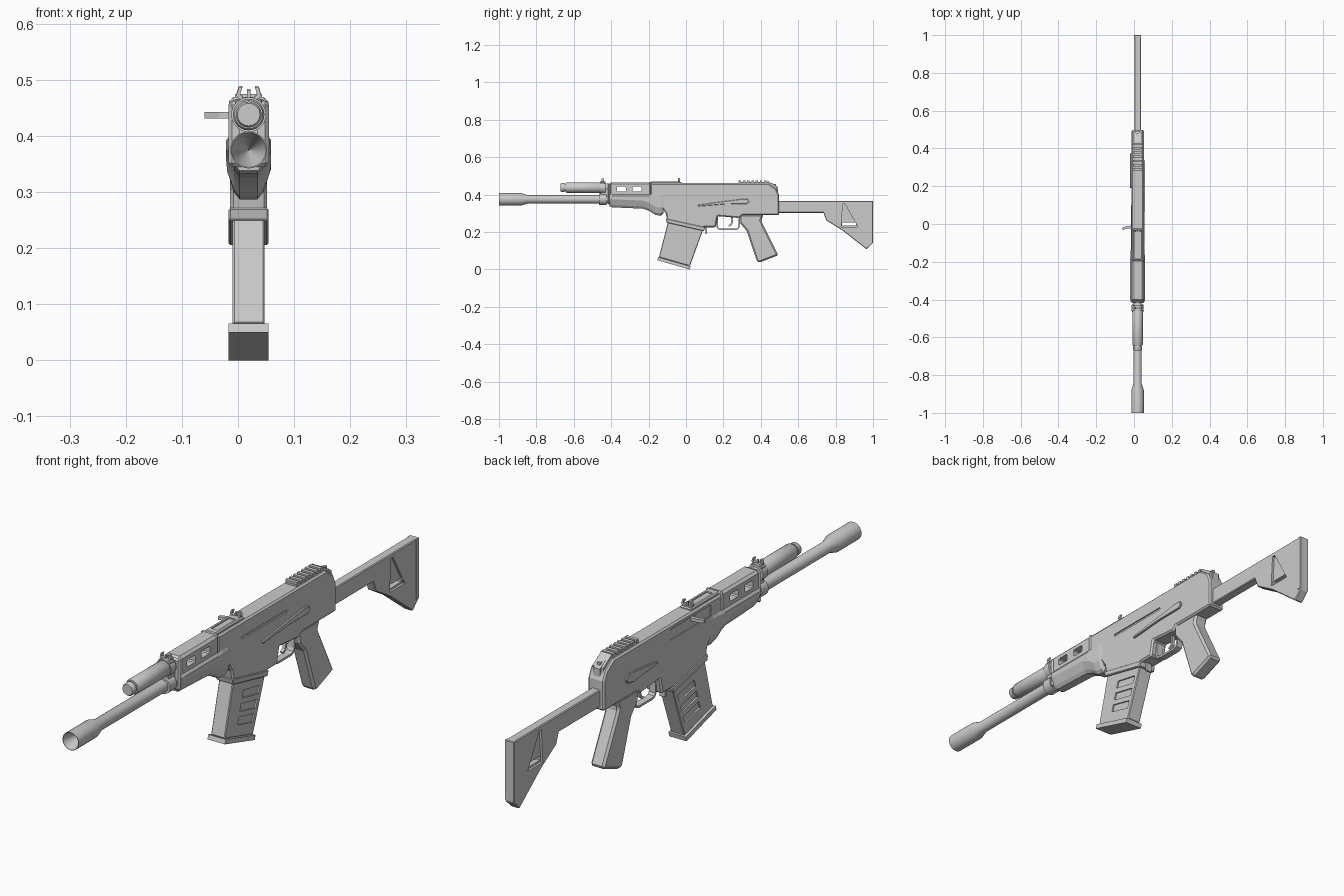
import bpy, bmesh, math
from mathutils import Vector

CX = 0.019  # centre plane of the body (the side handle offsets the bounds)


def finish(name, bm, smooth=False):
    bmesh.ops.recalc_face_normals(bm, faces=bm.faces[:])
    me = bpy.data.meshes.new(name)
    bm.to_mesh(me)
    bm.free()
    ob = bpy.data.objects.new(name, me)
    bpy.context.collection.objects.link(ob)
    if smooth:
        me.shade_smooth()
        me.set_sharp_from_angle(angle=math.radians(35))
    return ob


def loft(name, rings, bevel=0.0, smooth=False):
    bm = bmesh.new()
    vs = [[bm.verts.new(p) for p in r] for r in rings]
    n = len(vs[0])
    for a, b in zip(vs, vs[1:]):
        for i in range(n):
            bm.faces.new((a[i], a[(i + 1) % n], b[(i + 1) % n], b[i]))
    bm.faces.new(vs[0])
    bm.faces.new(vs[-1])
    ob = finish(name, bm, smooth)
    if bevel:
        m = ob.modifiers.new("bevel", 'BEVEL')
        m.width, m.segments = bevel, 1
        m.limit_method, m.angle_limit = 'ANGLE', math.radians(40)
    return ob


def prism(name, pts, x0, x1, bevel=0.0):
    """Side profile of (y, z) points extruded across x, relative to CX."""
    return loft(name, [[(CX + x, y, z) for y, z in pts] for x in (x0, x1)], bevel)


def box(name, x0, x1, y0, y1, z0, z1, bevel=0.0):
    return prism(name, [(y0, z0), (y1, z0), (y1, z1), (y0, z1)], x0, x1, bevel)


def strip(name, path, t, hw):
    """Bent flat bar following a (y, z) path."""
    p = [Vector(q) for q in path]
    a, b = [], []
    for i, q in enumerate(p):
        d = (p[min(i + 1, len(p) - 1)] - p[max(i - 1, 0)]).normalized()
        n = Vector((-d.y, d.x)) * t / 2
        a.append(tuple(q + n))
        b.append(tuple(q - n))
    return prism(name, a + b[::-1], -hw, hw)


def lathe(name, prof, z, n=28):
    """(y, radius) profile revolved about a lengthwise axis."""
    rings = [[(CX + max(r, 1e-4) * math.cos(2 * math.pi * i / n), y,
               z + max(r, 1e-4) * math.sin(2 * math.pi * i / n))
              for i in range(n)] for y, r in prof]
    return loft(name, rings, smooth=True)


def cut(ob, cutter):
    cutter.hide_render = True
    bpy.context.view_layer.objects.active = ob
    m = ob.modifiers.new("cut", 'BOOLEAN')
    m.operation, m.solver, m.object = 'DIFFERENCE', 'EXACT', cutter
    for mod in list(ob.modifiers):
        bpy.ops.object.modifier_apply(modifier=mod.name)
    bpy.data.objects.remove(cutter)


# Barrel with flared hollow muzzle, and the tube above it
lathe("barrel", [(-0.38, 0), (-0.38, 0.022), (-0.845, 0.022), (-0.88, 0.033),
                 (-1.0, 0.033), (-1.0, 0.031), (-0.9, 0)], 0.375)
lathe("gas_tube", [(-0.67, 0), (-0.67, 0.02), (-0.665, 0.023), (-0.65, 0.023), (-0.65, 0.019),
                   (-0.643, 0.019), (-0.643, 0.025), (-0.638, 0.028), (-0.46, 0.028),
                   (-0.45, 0.022), (-0.39, 0.022), (-0.39, 0)], 0.438)
lathe("barrel_collar", [(-0.465, 0.02), (-0.465, 0.03), (-0.425, 0.03), (-0.425, 0.02)], 0.375)
lathe("tube_collar", [(-0.46, 0.02), (-0.46, 0.031), (-0.43, 0.031), (-0.43, 0.02)], 0.438)
box("collar_bridge", -0.017, 0.017, -0.455, -0.405, 0.37, 0.44)

# Sights: curved ears either side of a post
for name, y, z0 in (("front_sight", -0.445, 0.46), ("rear_sight", -0.037, 0.462)):
    for s in (-1, 1):
        ear = [(0.008, 0), (0.018, 0.004), (0.022, 0.013), (0.018, 0.026), (0.011, 0.027),
               (0.015, 0.014), (0.009, 0.007)]
        loft(name + "_ear", [[(CX + s * x, yy, z0 + z) for x, z in ear]
                             for yy in (y - 0.006, y + 0.006)])
    box(name + "_post", -0.003, 0.003, y - 0.003, y + 0.003, z0 - 0.005, z0 + 0.022)
    box(name + "_base", -0.024, 0.024, y - 0.014, y + 0.014, z0 - 0.02, z0 + 0.006, 0.004)

# Handguard: slotted upper shell and faceted lower grip
upper = box("upper_handguard", -0.033, 0.033, -0.41, -0.185, 0.385, 0.466, 0.009)
for y in (-0.37, -0.285):
    cut(upper, box("slot_cutter", -0.1, 0.1, y, y + 0.048, 0.416, 0.443, 0.004))
rings = []
for y, zb, w in ((-0.41, 0.338, 0.037), (-0.395, 0.332, 0.04), (-0.23, 0.325, 0.04),
                 (-0.195, 0.312, 0.04), (-0.165, 0.292, 0.038), (-0.135, 0.287, 0.036),
                 (-0.12, 0.3, 0.033)):
    half = [(0.033, 0.402), (w, 0.392), (w, zb + 0.043), (0.026, zb + 0.012), (0.016, zb)]
    rings.append([(CX + x, y, z) for x, z in half]
                 + [(CX - x, y, z) for x, z in reversed(half)])
loft("lower_handguard", rings)
box("handguard_front_band", -0.036, 0.036, -0.418, -0.405, 0.345, 0.462, 0.008)
box("handguard_rear_band", -0.035, 0.035, -0.2, -0.185, 0.39, 0.469, 0.008)

# Receiver with sloping magazine well
receiver = prism("receiver", [
    (-0.19, 0.461), (0.44, 0.461), (0.482, 0.432), (0.497, 0.4), (0.497, 0.29), (0.3, 0.29),
    (0.285, 0.275), (0.17, 0.285), (0.158, 0.225), (0.098, 0.225), (0.095, 0.212),
    (-0.1, 0.255), (-0.108, 0.3), (-0.13, 0.33), (-0.19, 0.35)], -0.033, 0.033, 0.006)
cut(receiver, box("groove_cutter", 0.028, 0.06, -0.05, 0.21, 0.397, 0.406))
cut(receiver, box("port_cutter", -0.06, -0.029, -0.125, 0.11, 0.405, 0.446))
box("bolt_cover", -0.0315, -0.02, -0.05, 0.108, 0.408, 0.443)
prism("magazine_well_lip", [(-0.108, 0.272), (-0.103, 0.25), (0.096, 0.205), (0.103, 0.226)],
      -0.0355, 0.0355, 0.003)

# Charging handle on the left side
loft("charging_handle", [[(x, y + dy, z) for dy, z in
                          ((-0.007, 0.431), (0.007, 0.431), (0.007, 0.443), (-0.007, 0.443))]
                         for x, y in ((-0.06, -0.025), (-0.035, -0.017), (0.0, -0.015))])

# Raised top plate, rear rail and rear catch
plate = box("top_plate", -0.024, 0.024, -0.19, -0.03, 0.455, 0.469, 0.004)
cut(plate, box("plate_cutter", -0.013, 0.013, -0.165, -0.06, 0.464, 0.48))
box("rail_base", -0.022, 0.022, 0.28, 0.44, 0.455, 0.467)
for i in range(7):
    box("rail_rib", -0.024, 0.024, 0.282 + i * 0.0225, 0.295 + i * 0.0225, 0.462, 0.475)
prism("rail_ramp", [(0.435, 0.475), (0.485, 0.443), (0.485, 0.42), (0.435, 0.45)], -0.022, 0.022)
catch = prism("rear_catch", [(0.458, 0.462), (0.492, 0.44), (0.492, 0.41), (0.458, 0.43)],
              -0.013, 0.013)
box("catch_button", -0.006, 0.006, 0.468, 0.481, 0.43, 0.457)

# Selector levers
prism("right_lever", [(0.065, 0.337), (0.21, 0.349), (0.325, 0.35), (0.338, 0.362),
                      (0.33, 0.377), (0.3, 0.377), (0.065, 0.346)], 0.03, 0.04, 0.002)
prism("left_lever", [(0.19, 0.352), (0.33, 0.338), (0.365, 0.345), (0.375, 0.36),
                     (0.362, 0.376), (0.33, 0.376), (0.19, 0.361)], -0.039, -0.03, 0.002)

# Magazine with recessed bands and a base plate
F0, F1 = Vector((-0.09, 0.28)), Vector((-0.145, 0.065))
B0, B1 = Vector((0.105, 0.25)), Vector((0.021, 0.018))


def mag_pt(u, v):
    return tuple(F0.lerp(F1, v).lerp(B0.lerp(B1, v), u))


mag = prism("magazine", [mag_pt(*q) for q in ((0, 0), (1, 0), (1, 1), (0, 1))],
            -0.0285, 0.0285, 0.003)
for v in (0.3, 0.5, 0.7):
    for s in (-1, 1):
        band = [mag_pt(*q) for q in ((0.38, v), (0.9, v), (0.9, v + 0.12), (0.38, v + 0.12))]
        cut(mag, prism("band_cutter", band, *sorted((s * 0.023, s * 0.05))))
prism("magazine_base", [(-0.149, 0.066), (0.024, 0.017), (0.02, 0.0), (-0.154, 0.05)],
      -0.0355, 0.0355)
strip("magazine_catch", [(0.1, 0.235), (0.107, 0.215), (0.107, 0.19)], 0.008, 0.011)

# Trigger group
strip("trigger_guard", [(0.166, 0.29), (0.166, 0.228), (0.174, 0.217), (0.19, 0.214),
                        (0.265, 0.214), (0.278, 0.219), (0.284, 0.232), (0.287, 0.29)],
      0.008, 0.013)
strip("trigger", [(0.243, 0.29), (0.247, 0.262), (0.243, 0.242), (0.228, 0.232)], 0.009, 0.006)

# Pistol grip
prism("pistol_grip", [(0.285, 0.295), (0.415, 0.295), (0.402, 0.262), (0.412, 0.24),
                      (0.494, 0.076), (0.392, 0.037), (0.378, 0.045), (0.325, 0.205),
                      (0.287, 0.25)], -0.028, 0.028, 0.011)

# Stock arm and butt with recessed wedge and slit
stock = prism("stock", [(0.49, 0.366), (0.995, 0.366), (1.0, 0.36), (1.0, 0.142), (0.965, 0.108),
                        (0.835, 0.21), (0.75, 0.262), (0.735, 0.303), (0.49, 0.303)],
              -0.0175, 0.0175, 0.003)
for s in (-1, 1):
    cut(stock, prism("wedge_cutter", [(0.838, 0.35), (0.85, 0.35), (0.918, 0.228),
                                      (0.83, 0.228)], *sorted((s * 0.009, s * 0.05))))
cut(stock, box("slit_cutter", -0.1, 0.1, 0.835, 0.908, 0.235, 0.25))
box("butt_pad", -0.019, 0.019, 0.982, 1.0, 0.145, 0.366, 0.002)
